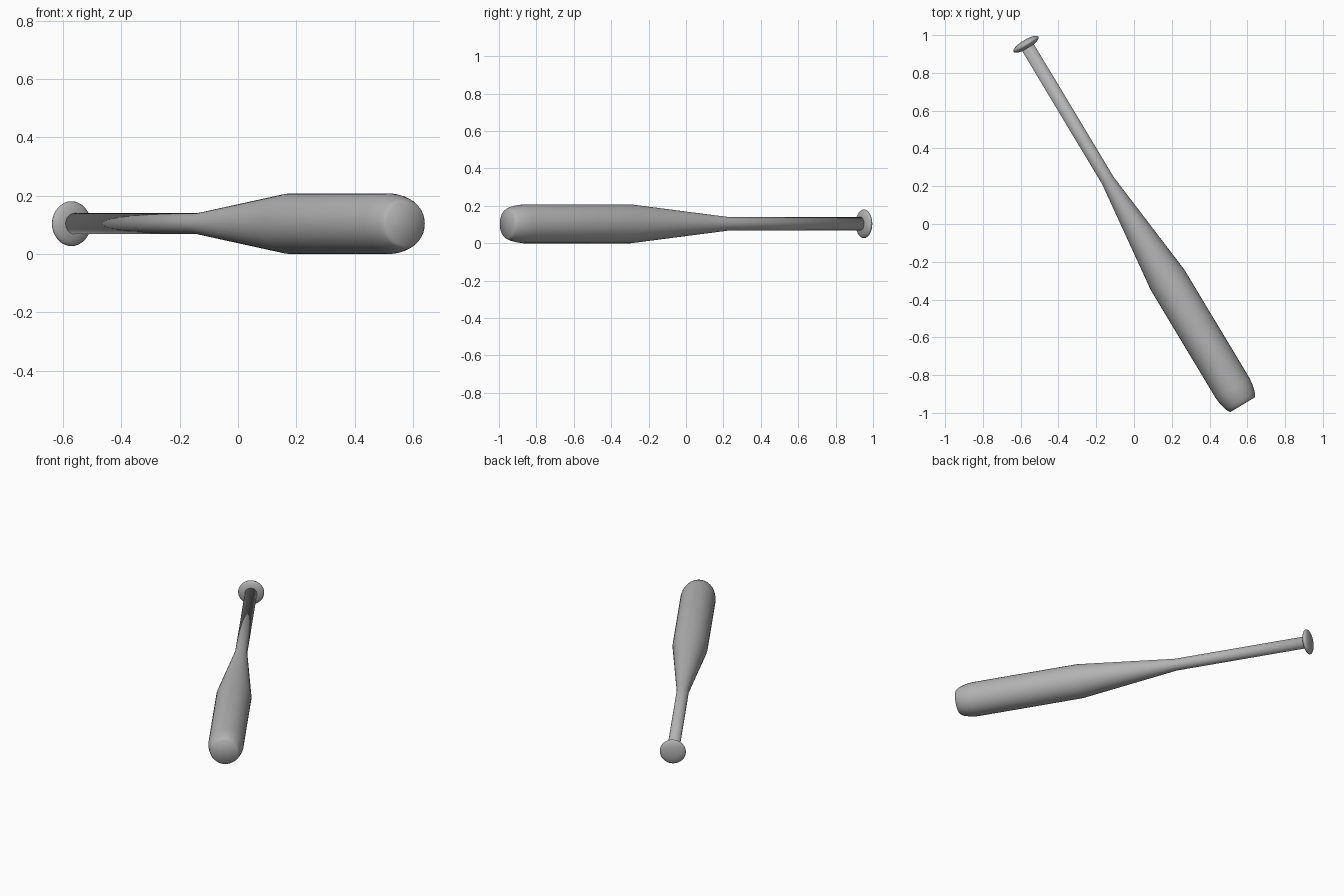
import bpy, bmesh, math
from mathutils import Matrix

if "Cube" in bpy.data.objects:
    bpy.data.objects.remove(bpy.data.objects["Cube"])

SEGS = 32
ANGLE = math.radians(-59)      # heading of the bat in the ground plane
HEIGHT = 0.104                 # axis height, so the barrel rests on the ground

grey = bpy.data.materials.new("plain_grey")
grey.diffuse_color = (0.45, 0.45, 0.45, 1)
grey.use_nodes = True
grey.node_tree.nodes["Principled BSDF"].inputs["Base Color"].default_value = grey.diffuse_color


def lathe(name, profile):
    """Spin (distance along axis, radius) points around the bat axis."""
    bm = bmesh.new()
    rings = []
    for t, r in profile:
        rings.append([bm.verts.new((t, r * math.cos(2 * math.pi * i / SEGS),
                                    r * math.sin(2 * math.pi * i / SEGS)))
                      for i in range(SEGS)])
    for a, b in zip(rings, rings[1:]):
        for i in range(SEGS):
            j = (i + 1) % SEGS
            bm.faces.new((a[i], a[j], b[j], b[i]))
    # close both ends with fans
    for ring, t in ((rings[0], profile[0][0]), (rings[-1], profile[-1][0])):
        centre = bm.verts.new((t, 0, 0))
        for i in range(SEGS):
            bm.faces.new((ring[i], ring[(i + 1) % SEGS], centre))
    bmesh.ops.recalc_face_normals(bm, faces=bm.faces)
    for f in bm.faces:
        f.smooth = True
    bm.transform(Matrix.Translation((0, 0, HEIGHT)) @ Matrix.Rotation(ANGLE, 4, 'Z'))
    mesh = bpy.data.meshes.new(name)
    bm.to_mesh(mesh)
    bm.free()
    mesh.materials.append(grey)
    obj = bpy.data.objects.new(name, mesh)
    bpy.context.collection.objects.link(obj)
    return obj


# Handle, taper and barrel in one turned piece with a rounded, flat end
lathe("bat_body", [(-1.11, 0.036), (-0.267, 0.036), (0.345, 0.104),
                   (1.015, 0.104), (1.05, 0.100), (1.085, 0.092),
                   (1.105, 0.084), (1.116, 0.076)])

# Flattened round knob at the grip end
knob = []
for k in range(1, 12):
    a = math.pi * k / 12
    knob.append((-1.11 - 0.024 * math.cos(a), 0.077 * math.sin(a)))
lathe("knob", knob)
